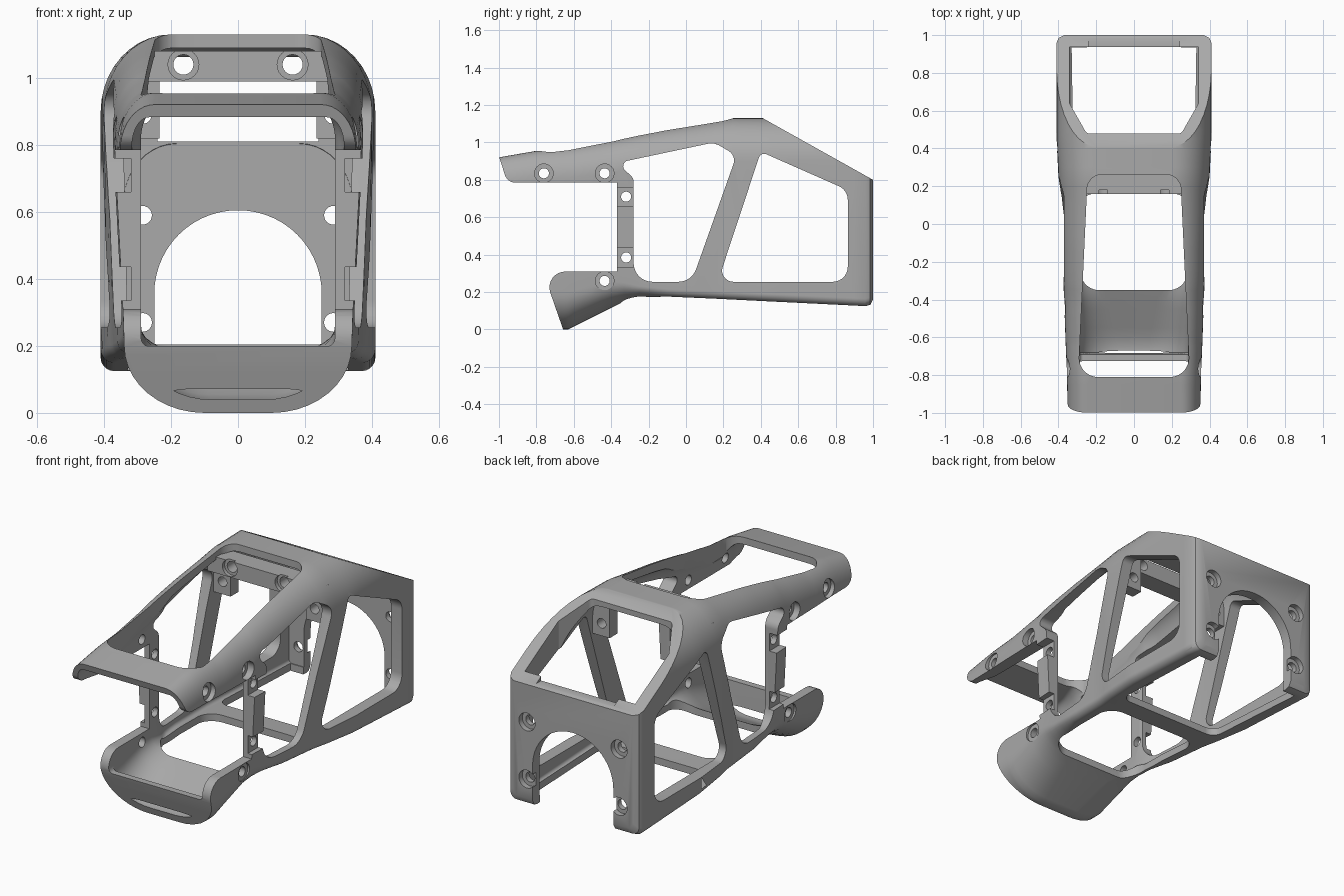
import bpy, bmesh, math
from mathutils import Vector

if "Cube" in bpy.data.objects:
    bpy.data.objects.remove(bpy.data.objects["Cube"])

grey = bpy.data.materials.new("plain grey")
grey.use_nodes = True
grey.diffuse_color = (0.4, 0.4, 0.4, 1)
grey.node_tree.nodes["Principled BSDF"].inputs["Base Color"].default_value = grey.diffuse_color


def make(name, bm):
    bmesh.ops.recalc_face_normals(bm, faces=bm.faces)
    mesh = bpy.data.meshes.new(name)
    bm.to_mesh(mesh)
    bm.free()
    mesh.materials.append(grey)
    obj = bpy.data.objects.new(name, mesh)
    bpy.context.collection.objects.link(obj)
    return obj


def bridge(name, rings):
    """Closed solid through a list of equal rings."""
    bm = bmesh.new()
    rows = [[bm.verts.new(p) for p in ring] for ring in rings]
    n = len(rows[0])
    for a, b in zip(rows, rows[1:]):
        for i in range(n):
            j = (i + 1) % n
            bm.faces.new((a[i], a[j], b[j], b[i]))
    bm.faces.new(rows[0])
    bm.faces.new(rows[-1])
    return make(name, bm)


def rounded(corners, steps=8):
    """Outline with each (a, b, radius) corner rounded."""
    out = []
    for i, (a, b, r) in enumerate(corners):
        p = Vector((a, b))
        if r == 0:
            out.append(p)
            continue
        u = (Vector(corners[i - 1][:2]) - p).normalized()
        v = (Vector(corners[(i + 1) % len(corners)][:2]) - p).normalized()
        half = u.angle(v) / 2
        centre = p + (u + v).normalized() * (r / math.sin(half))
        s = p + u * (r / math.tan(half)) - centre
        e = p + v * (r / math.tan(half)) - centre
        sweep = s.angle(e)
        for k in range(steps + 1):
            t = k / steps
            out.append(centre + (s * math.sin((1 - t) * sweep) + e * math.sin(t * sweep)) / math.sin(sweep))
    return out


PLACE = {"X": lambda a, b, d: (d, a, b), "Y": lambda a, b, d: (a, d, b), "Z": lambda a, b, d: (a, b, d)}


def prism(name, axis, outline, lo, hi):
    return bridge(name, [[PLACE[axis](a, b, d) for a, b in outline] for d in (lo, hi)])


def disc(a, b, r, n=24):
    return [(a + r * math.cos(2 * math.pi * k / n), b + r * math.sin(2 * math.pi * k / n)) for k in range(n)]


def rect(a0, a1, b0, b1):
    return [(a0, b0), (a1, b0), (a1, b1), (a0, b1)]


def cut(obj, cutter, operation="DIFFERENCE"):
    cutter.hide_render = True
    mod = obj.modifiers.new("cut", "BOOLEAN")
    mod.operation, mod.solver, mod.object = operation, "EXACT", cutter
    bpy.context.view_layer.objects.active = obj
    bpy.ops.object.modifier_apply(modifier=mod.name)
    bpy.data.objects.remove(cutter)


# Body stations: y, half width low/high, z low/high, low corner x/z, high corner x/z
stations = [
    (-1.06, .34, .35, 0, .91, .24, .2, .1, .14),
    (-.8, .34, .355, 0, .955, .24, .2, .11, .15),
    (-.63, .34, .362, 0, .97, .24, .2, .12, .16),
    (-.4, .34, .37, .115, 1.01, .2, .14, .13, .17),
    (-.33, .342, .373, .15, 1.025, .15, .1, .13, .17),
    (-.25, .345, .378, .172, 1.042, .1, .06, .14, .18),
    (-.1, .36, .382, .176, 1.07, .04, .04, .15, .19),
    (.15, .375, .39, .165, 1.112, .04, .04, .18, .21),
    (.25, .39, .4, .16, 1.13, .04, .04, .2, .23),
    (.45, .41, .41, .15, 1.13, .04, .04, .21, .23),
    (.96, .41, .41, .125, 1.13, .04, .04, .21, .23),
    (.985, .398, .398, .132, 1.13, .04, .04, .2, .23),
    (1, .37, .37, .16, 1.13, .04, .04, .2, .23)]
inner_width = [(-1.2, .325), (-.9, .315), (-.8, .29), (-.28, .29), (-.2, .315), (.2, .34), (2, .345)]


def lerp_rows(rows, y):
    y = min(max(y, rows[0][0]), rows[-1][0])
    for a, b in zip(rows, rows[1:]):
        if y <= b[0]:
            t = (y - a[0]) / (b[0] - a[0])
            return [p + (q - p) * t for p, q in zip(a, b)][1:]


def section(y, wl, wh, zl, zh, lx, lz, hx, hz, n=10):
    right = []
    for w, z, rx, rz, sign in ((wl, zl, lx, lz, -1), (wh, zh, hx, hz, 1)):
        arc = []
        for k in range(n + 1):
            a = math.pi / 2 * k / n
            arc.append((w - rx + rx * math.cos(a), y, z + sign * (rz * math.sin(a) - rz)))
        right += arc if sign > 0 else arc[::-1]
    return right + [(-x, v, z) for x, v, z in right[::-1]]


def slant(y):
    return 1.13 - .559 * (y - .41)


def inner_section(y):
    wl, wh, zl, zh, lx, lz, hx, hz = lerp_rows(stations, y)
    w = lerp_rows(inner_width, y)[0]
    top = min(zh - .04, slant(y) - .03)
    if y < -.685:
        zl, lx, lz = .16, .07, .06
    return section(y, w, w, zl + .04, top, lx - .03 if lx > .1 else .02, max(lz - .03, .02), hx - .05, hz - .05)


grid = [-1 + .05 * k for k in range(39)]
outer_ys = sorted({round(y, 3) for y in grid + [s[0] for s in stations]})
inner_ys = sorted({round(y, 3) for y in grid + [-1.1, -.69, -.68, .41, .94]})
body = bridge("frame_shell", [section(y, *lerp_rows(stations, y)) for y in outer_ys])

# Side outline: nose, mouth, chin and sloping rear
side = [(-1.04, 1.05, 0), (-.955, .785, .06), (-.37, .785, 0), (-.37, .31, 0), (-.765, .31, .085),
        (-.65, -.02, .03), (-.6, -.1, 0), (1.1, -.1, 0), (1.1, slant(1.1), 0), (.2, slant(.2), 0)]
cut(body, prism("side_outline", "X", rounded(side), -.6, .6), "INTERSECT")
cut(body, bridge("hollow", [inner_section(y) for y in inner_ys if y <= .94]))

# Side windows
front_window = [(-.37, .89, .03), (.15, 1.0, .09), (.27, .93, .06), (.03, .255, .1), (-.28, .255, .1), (-.28, .81, .05)]
rear_window = [(.4, .95, .03), (.865, .745, .08), (.865, .255, .08), (.17, .255, .06)]
for outline in (front_window, rear_window):
    cut(body, prism("side_window", "X", rounded(outline), -.6, .6))


def mirrored(half):
    return half + [(-a, b, r) for a, b, r in half[::-1]]


# Roof, rear slope, floor openings and rear arch
openings = [
    ("Z", [(.295, -.81, .1), (.245, .262, .08)], .85, 1.3),
    ("Z", [(.25, .478, .03), (.342, .64, .02), (.342, .938, 0)], .6, 1.3),
    ("Z", [(.24, .9, 0), (.24, .988, 0)], .81, 1.3),
    ("Z", [(.28, -.35, .1), (.3, .16, .09)], -.1, .25),
    ("Z", [(.32, .28, .06), (.33, .935, 0)], -.1, .25),
    ("Y", [(.25, -.1, 0), (.25, .605, .249)], .9, 1.1)]
for axis, half, lo, hi in openings:
    cut(body, prism("opening", axis, rounded(mirrored(half), 14), lo, hi))

# Screw holes with counterbores, and the recesses on the front posts
for y, z in ((-.76, .835), (-.435, .835), (-.435, .26), (-.32, .71), (-.32, .385)):
    cut(body, prism("side_hole", "X", disc(y, z, .027), -.6, .6))
    for s in (-1, 1):
        if y < -.4:
            cut(body, prism("side_recess", "X", disc(y, z, .05), s * .33, s * .6))
        else:
            cut(body, prism("post_recess", "X", rect(y - .08, y + .08, z - .05, z + .05), s * .32, s * .6))
for s in (-1, 1):
    for z in (.27, .59):
        cut(body, prism("rear_hole", "Y", disc(s * .285, z, .028), .9, 1.1))
        cut(body, prism("rear_recess", "Y", disc(s * .285, z, .05), .97, 1.1))

# Cross plate and hanging tabs under the roof
plate = prism("roof_plate", "Y", rect(-.3, .3, .99, 1.08), .16, .27)
for s in (-1, 1):
    cut(plate, prism("plate_hole", "Y", disc(s * .163, 1.04, .03), .1, .4))
    cut(plate, prism("plate_recess", "Y", disc(s * .163, 1.04, .046), .1, .18))
    tab = prism("roof_tab", "Y", [(s * a, b) for a, b in rect(.235, .36, .82, 1.04)], .27, .34)
    cut(tab, prism("tab_hole", "Y", disc(s * .285, .89, .027), .2, .4))

# Smooth curved skin, keep edges crisp
for obj in bpy.context.collection.objects:
    if obj.type == "MESH" and obj.data.materials and obj.data.materials[0] == grey:
        bpy.ops.object.select_all(action="DESELECT")
        obj.select_set(True)
        bpy.context.view_layer.objects.active = obj
        bpy.ops.object.shade_smooth_by_angle(angle=math.radians(30))
